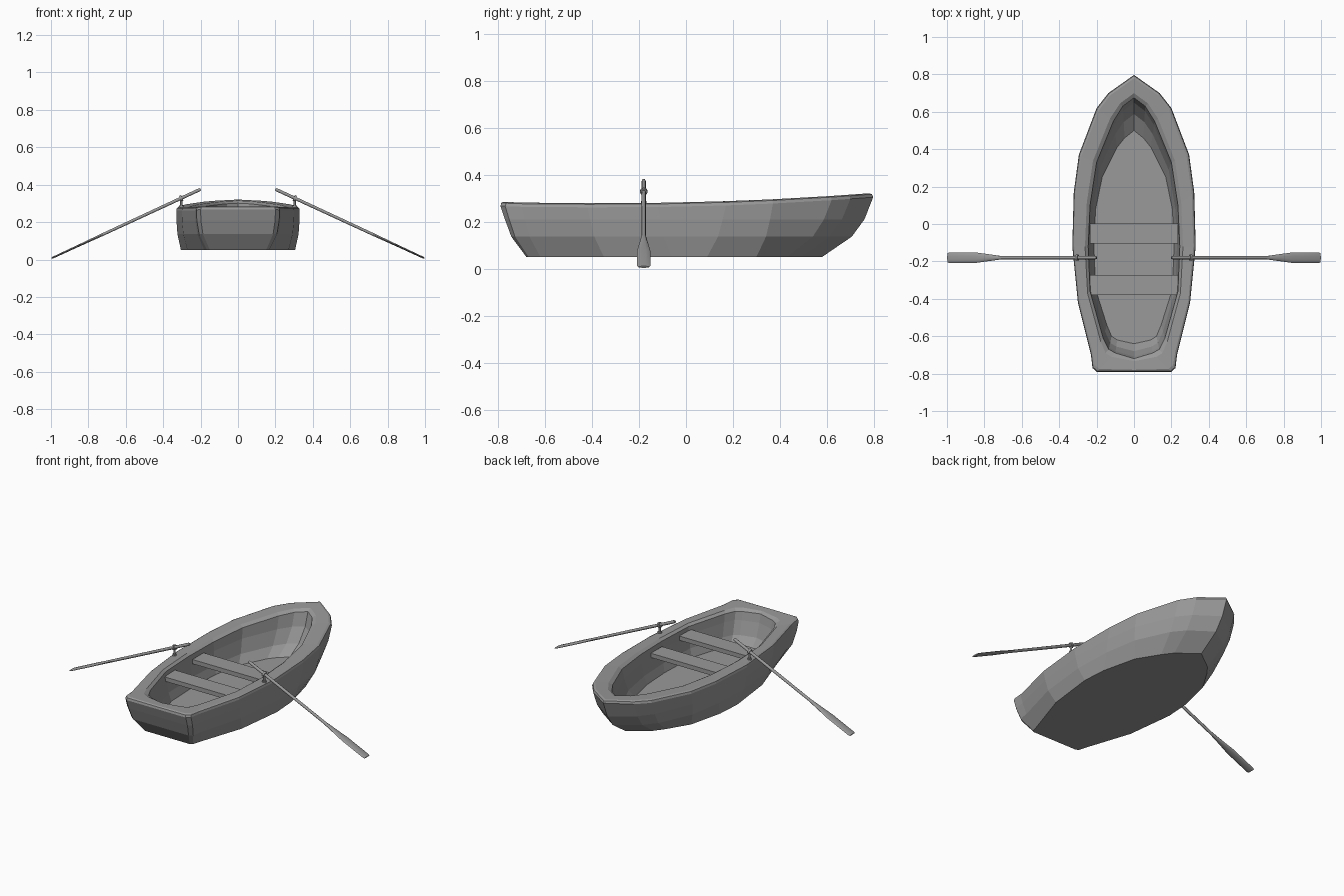
import bpy
import bmesh
import math
from mathutils import Matrix, Vector

cube = bpy.data.objects.get("Cube")
if cube:
    bpy.data.objects.remove(cube, do_unlink=True)

grey = bpy.data.materials.new("plain_grey")
grey.use_nodes = True
GREY = (0.32, 0.32, 0.32, 1)
grey.diffuse_color = GREY
grey.node_tree.nodes["Principled BSDF"].inputs["Base Color"].default_value = GREY


def finish(name, bm, smooth=False):
    bmesh.ops.recalc_face_normals(bm, faces=bm.faces[:])
    mesh = bpy.data.meshes.new(name)
    bm.to_mesh(mesh)
    bm.free()
    mesh.materials.append(grey)
    obj = bpy.data.objects.new(name, mesh)
    bpy.context.collection.objects.link(obj)
    if smooth:
        bpy.ops.object.select_all(action='DESELECT')
        obj.select_set(True)
        bpy.context.view_layer.objects.active = obj
        bpy.ops.object.shade_smooth_by_angle(angle=math.radians(40))
    return obj


def loft(bm, rings):
    """Skin a list of closed rings of points and cap both ends."""
    loops = [[bm.verts.new(p) for p in ring] for ring in rings]
    n = len(loops[0])
    for a, b in zip(loops, loops[1:]):
        for i in range(n):
            j = (i + 1) % n
            bm.faces.new((a[i], a[j], b[j], b[i]))
    bm.faces.new(loops[0])
    bm.faces.new(loops[-1])


# Half outlines, stern to bow
rim = [(0, -.79), (.20, -.79), (.222, -.77), (.23, -.70), (.30, -.42), (.33, -.12),
       (.322, .17), (.295, .37), (.20, .62), (.137, .70), (0, .797)]
keel = [(0, -.68), (.15, -.68), (.165, -.67), (.18, -.62), (.27, -.35), (.305, -.06),
        (.295, .09), (.245, .30), (.165, .43), (.12, .49), (0, .58)]
opening = [(0, -.72), (.10, -.69), (.135, -.67), (.165, -.61), (.235, -.36), (.245, -.12),
           (.235, .10), (.20, .33), (.11, .55), (.06, .63), (0, .675)]
floor = [(0, -.64), (.09, -.62), (.12, -.60), (.145, -.54), (.205, -.35), (.215, -.10),
         (.205, .08), (.17, .25), (.09, .41), (.05, .46), (0, .50)]


def sheer(y):
    """Height of the gunwale along the boat."""
    return .279 + .058 * max(0, y + .3) ** 2 * .62 + .1 * max(0, -y - .55) ** 2


def ring(a, b, tx, ty, height):
    half = [(p[0] + (q[0] - p[0]) * tx, p[1] + (q[1] - p[1]) * ty) for p, q in zip(a, b)]
    full = half + [(-x, y) for x, y in half[-2:0:-1]]
    return [(x, y, height(y)) for x, y in full]


def level(z):
    return lambda y: z


def below(d):
    return lambda y: sheer(y) - d


# Hull: outer planking, gunwale and inner walls
bm = bmesh.new()
loft(bm, [
    ring(keel, rim, 0, 0, level(.05)),
    ring(keel, rim, .75, .58, level(.136)),
    ring(keel, rim, .97, .83, level(.21)),
    ring(keel, rim, 1, 1, below(.018)),
    ring(rim, opening, .04, .04, below(.005)),
    ring(rim, opening, .15, .15, below(0)),
    ring(rim, opening, .8, .8, below(0)),
    ring(rim, opening, 1, 1, below(.012)),
    ring(opening, floor, .15, .15, level(.22)),
    ring(opening, floor, .5, .5, level(.14)),
    ring(opening, floor, 1, 1, level(.09)),
])
finish("hull", bm)

# Bench seats
for name, y in (("front_seat", -.325), ("rear_seat", -.05)):
    bm = bmesh.new()
    bmesh.ops.create_cube(bm, size=1)
    bmesh.ops.scale(bm, vec=(.47, .107, .026), verts=bm.verts)
    bmesh.ops.translate(bm, vec=(0, y, .23), verts=bm.verts)
    finish(name, bm)

# Oars with locks, one pair per side
Y = -.18
grip, tip = Vector((.2, Y, .376)), Vector((.997, Y, .007))
axis = tip - grip
length = axis.length
tilt = axis.to_track_quat('X', 'Z').to_matrix().to_4x4()
pivot = grip.lerp(tip, .13)
# Stations: fraction of length, half width, half thickness
stations = [(0, .007, .007), (.01, .009, .009), (.13, .009, .009), (.64, .009, .008),
            (.72, .018, .007), (.81, .028, .006), (.99, .028, .005), (1, .024, .004)]
for side, s in (("left", 1), ("right", -1)):
    mirror = Matrix.Diagonal((s, 1, 1, 1))
    bm = bmesh.new()
    loft(bm, [[(t * length, w * math.cos(k * math.tau / 10), h * math.sin(k * math.tau / 10))
               for k in range(10)] for t, w, h in stations])
    bm.transform(mirror @ Matrix.Translation(grip) @ tilt)
    finish(side + "_oar", bm, True)

    # Lock: collar around the shaft on a short pin and foot
    bm = bmesh.new()
    for z0, z1, r in ((.265, pivot.z - .008, .006), (.268, .288, .012)):
        bmesh.ops.create_cone(bm, cap_ends=True, segments=10, radius1=r, radius2=r, depth=z1 - z0,
                              matrix=Matrix.Translation((pivot.x, Y, (z0 + z1) / 2)))
    collar = bmesh.ops.create_cone(bm, cap_ends=True, segments=12, radius1=.016, radius2=.016,
                                   depth=.012)["verts"]
    bmesh.ops.transform(bm, verts=collar, matrix=Matrix.Translation(pivot) @ tilt
                        @ Matrix.Rotation(math.pi / 2, 4, 'Y'))
    bm.transform(mirror)
    finish(side + "_oar_lock", bm, True)
